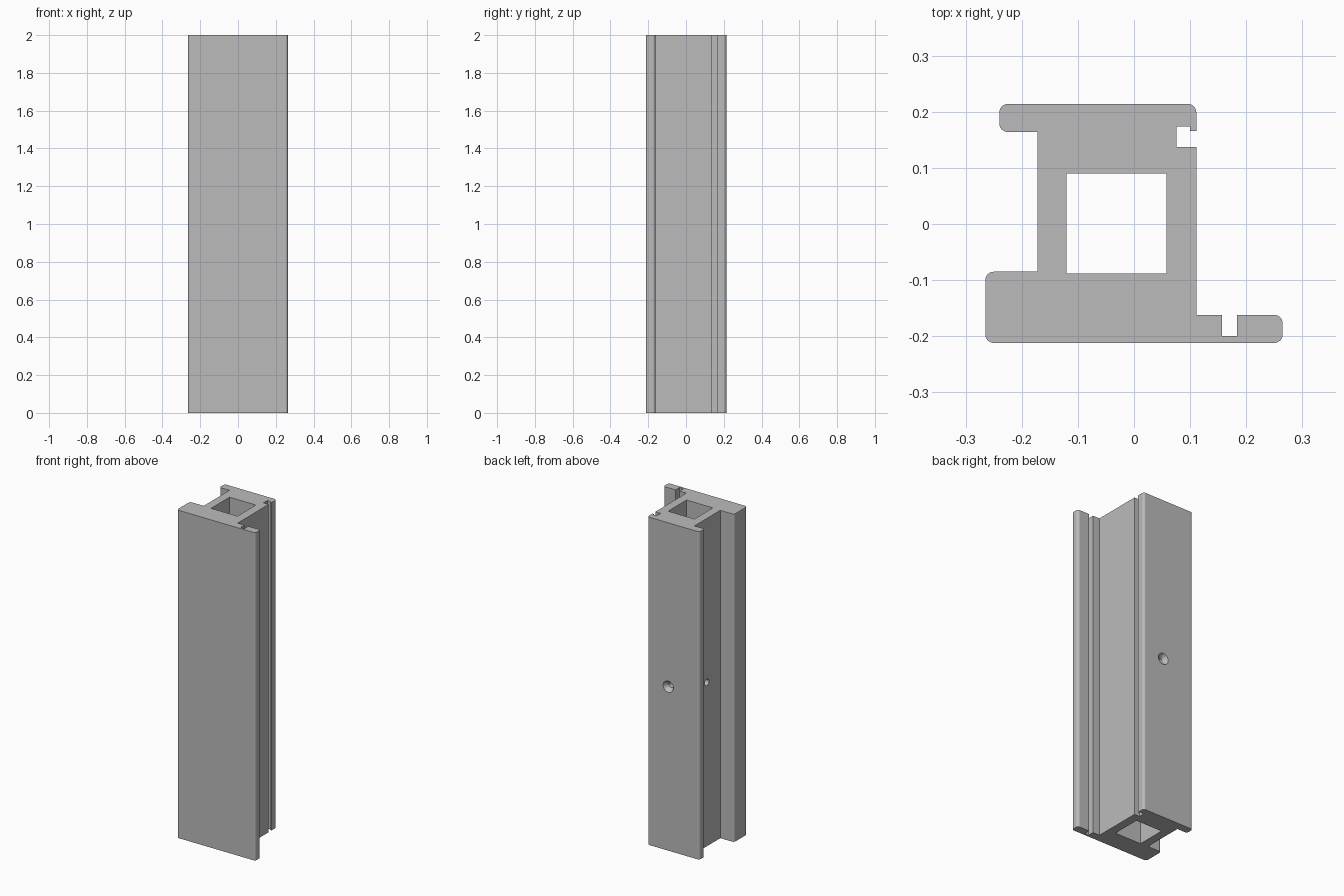
import bpy, bmesh, math
from mathutils import Vector, Matrix

cube = bpy.data.objects.get("Cube")
if cube:
    bpy.data.objects.remove(cube, do_unlink=True)

HEIGHT = 2.0
ROUND = 0.015

grey = bpy.data.materials.new("plain grey")
grey.use_nodes = True
grey.diffuse_color = (0.5, 0.5, 0.5, 1)
grey.node_tree.nodes["Principled BSDF"].inputs["Base Color"].default_value = (0.5, 0.5, 0.5, 1)


def rounded(points, steps=6):
    """Outline in which points marked with a third value get a rounded corner."""
    out = []
    for i, p in enumerate(points):
        c = Vector(p[:2])
        if len(p) < 3:
            out.append(c)
            continue
        a = (Vector(points[i - 1][:2]) - c).normalized()
        b = (Vector(points[(i + 1) % len(points)][:2]) - c).normalized()
        for s in range(steps + 1):
            t = s / steps * math.pi / 2
            out.append(c + p[2] * (a * (1 - math.sin(t)) + b * (1 - math.cos(t))))
    return out


def bake(obj):
    """Mesh of the object with curve and modifiers evaluated."""
    deps = bpy.context.evaluated_depsgraph_get()
    return bpy.data.meshes.new_from_object(obj.evaluated_get(deps))


def add(name, data):
    obj = bpy.data.objects.new(name, data)
    bpy.context.collection.objects.link(obj)
    return obj


def extrusion(name, *outlines):
    """Upright bar from an outer outline and inner outlines that stay open."""
    curve = bpy.data.curves.new(name + "_outline", "CURVE")
    curve.dimensions = "2D"
    curve.fill_mode = "BOTH"
    curve.extrude = HEIGHT / 2
    for outline in outlines:
        pts = rounded(outline)
        spline = curve.splines.new("POLY")
        spline.points.add(len(pts) - 1)
        for sp, p in zip(spline.points, pts):
            sp.co = (p.x, p.y, 0, 1)
        spline.use_cyclic_u = True
    temp = add(name + "_temp", curve)
    bpy.context.view_layer.update()
    mesh = bake(temp)
    bpy.data.objects.remove(temp, do_unlink=True)
    bm = bmesh.new()
    bm.from_mesh(mesh)
    bmesh.ops.remove_doubles(bm, verts=bm.verts, dist=1e-5)
    bmesh.ops.translate(bm, verts=bm.verts, vec=(0, 0, HEIGHT / 2))
    bmesh.ops.recalc_face_normals(bm, faces=bm.faces)
    for f in bm.faces:
        f.smooth = False
    bm.to_mesh(mesh)
    bm.free()
    mesh.materials.clear()
    mesh.materials.append(grey)
    return add(name, mesh)


def drill(parts, centre, axis, r_start, r_end, depth):
    """Cut a straight or tapered hole starting at centre and going along axis."""
    axis = Vector(axis)
    place = Matrix.Translation(Vector(centre) + axis * depth / 2)
    place = place @ axis.to_track_quat("Z", "Y").to_matrix().to_4x4()
    bm = bmesh.new()
    bmesh.ops.create_cone(bm, cap_ends=True, segments=32, radius1=r_start,
                          radius2=r_end, depth=depth, matrix=place)
    mesh = bpy.data.meshes.new("drill")
    bm.to_mesh(mesh)
    bm.free()
    mesh.materials.append(grey)
    cutter = add("drill", mesh)
    cutter.hide_render = True
    for part in parts:
        mod = part.modifiers.new("hole", "BOOLEAN")
        mod.operation = "DIFFERENCE"
        mod.solver = "EXACT"
        mod.object = cutter
        bpy.context.view_layer.update()
        cut = bake(part)
        part.modifiers.clear()
        part.data = cut
    bpy.data.objects.remove(cutter, do_unlink=True)


# Outer shell: front flange, back flange, seal grooves
shell_outline = [
    (-0.265, -0.212, ROUND), (0.265, -0.212, ROUND), (0.265, -0.162, ROUND),
    (0.184, -0.162), (0.184, -0.2), (0.157, -0.2), (0.157, -0.162),
    (0.111, -0.162), (0.111, 0.137), (0.076, 0.137), (0.076, 0.174),
    (0.1, 0.174), (0.1, 0.166), (0.111, 0.166), (0.111, 0.214, ROUND),
    (-0.24, 0.214, ROUND), (-0.24, 0.164, ROUND), (-0.172, 0.164),
    (-0.172, -0.085), (-0.265, -0.085, ROUND)]

# Boundary between shell and sleeve, stepping around the back groove
sleeve_outline = [
    (-0.16, -0.2), (0.099, -0.2), (0.099, 0.125), (0.064, 0.125),
    (0.064, 0.185), (0.099, 0.185), (0.099, 0.202), (-0.16, 0.202)]

# Boundary between sleeve and core
core_outline = [
    (-0.133, -0.173), (0.071, -0.173), (0.071, 0.101), (0.038, 0.101),
    (0.038, 0.176), (-0.133, 0.176)]

# Open square channel
channel = [(-0.12, -0.088), (0.058, -0.088), (0.058, 0.09), (-0.12, 0.09)]

shell = extrusion("outer_shell", shell_outline, sleeve_outline)
sleeve = extrusion("middle_sleeve", sleeve_outline, core_outline)
core = extrusion("inner_core", core_outline, channel)
parts = [shell, sleeve, core]

# Countersunk fixing hole in the back
drill(parts, (-0.03, 0.216, 1), (0, -1, 0), 0.036, 0.016, 0.03)
drill(parts, (-0.03, 0.22, 1), (0, -1, 0), 0.016, 0.016, 0.17)

# Plain hole in the side wall
drill(parts, (-0.2, 0.045, 1), (1, 0, 0), 0.02, 0.02, 0.12)
